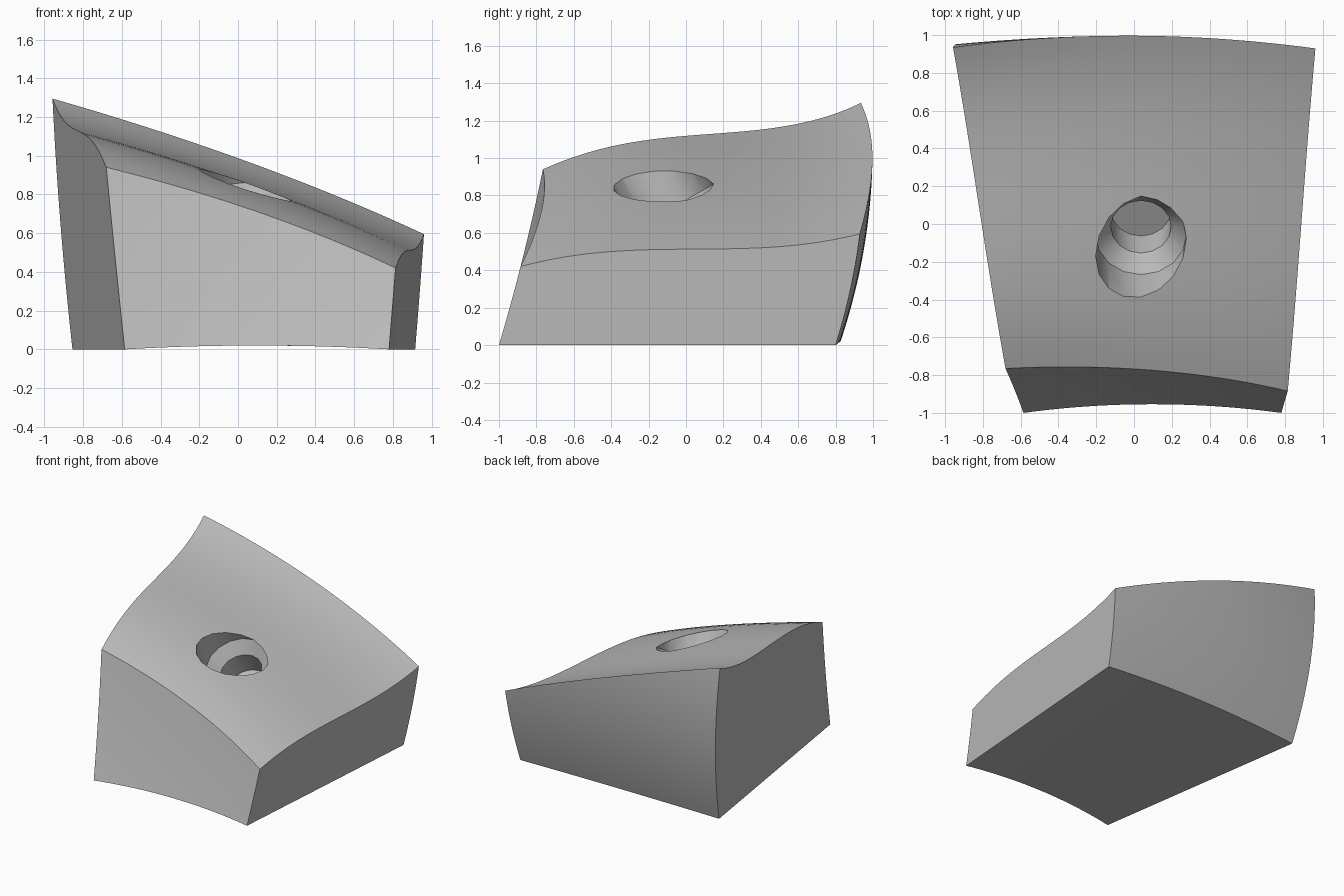
import bpy, bmesh, math
from mathutils import Vector, Matrix

if "Cube" in bpy.data.objects:
    bpy.data.objects.remove(bpy.data.objects["Cube"])

grey = bpy.data.materials.new("mid_grey")
grey.use_nodes = True
grey.diffuse_color = (0.5, 0.5, 0.5, 1)
grey.node_tree.nodes["Principled BSDF"].inputs["Base Color"].default_value = (0.5, 0.5, 0.5, 1)


def make_object(name, bm):
    bmesh.ops.recalc_face_normals(bm, faces=bm.faces)
    mesh = bpy.data.meshes.new(name)
    bm.to_mesh(mesh)
    bm.free()
    obj = bpy.data.objects.new(name, mesh)
    bpy.context.collection.objects.link(obj)
    mesh.materials.append(grey)
    return obj


def lerp(a, b, t):
    return a + (b - a) * t


def bezier(a, b, c, d, t):
    k = 1 - t
    return a * k**3 + 3 * b * k * k * t + 3 * c * k * t * t + d * t**3


# Maps unit block coordinates to the wedge: sloped wave top, concave front, domed back
def wedge_point(s, v, w):
    crown = 1 - (2 * s - 1) ** 2
    top = lerp(bezier(0.94, 1.225, 1.036, 1.295, v),
               bezier(0.42, 0.595, 0.435, 0.595, v), s) + 0.035 * crown
    z = lerp(0.02 * crown, top, w)
    front = -1 + 0.295 * z - 0.048 * z * z + 0.04 * crown
    back = 0.80 + 0.314 * z - 0.162 * z * z + (0.02 + 0.025 * z) * crown
    y = lerp(front, back, v)
    x = lerp(-0.585 - 0.15 * (y + 1) - 0.064 * z,
             0.78 + 0.075 * (y + 1) + 0.06 * z, s)
    return Vector((x, y, z))


# Main block
bm = bmesh.new()
bmesh.ops.create_cube(bm, size=1)
bmesh.ops.subdivide_edges(bm, edges=bm.edges[:], cuts=23, use_grid_fill=True)
for vert in bm.verts:
    vert.co = wedge_point(*(c + 0.5 for c in vert.co))
block = make_object("wedge_block", bm)

# Tilted countersunk blind hole: (radius, depth along its axis)
bm = bmesh.new()
sides = 16
place = Matrix.Translation((0.037, -0.12, 0.845)) @ Matrix.Rotation(math.radians(30), 4, "X")
rings = []
for radius, depth in [(0.24, -0.5), (0.24, 0.12), (0.16, 0.21), (0.16, 0.39)]:
    angles = [2 * math.pi * i / sides for i in range(sides)]
    rings.append([bm.verts.new(place @ Vector((radius * math.cos(a), radius * math.sin(a), -depth)))
                  for a in angles])
for lower, upper in zip(rings, rings[1:]):
    for i in range(sides):
        j = (i + 1) % sides
        bm.faces.new((lower[i], lower[j], upper[j], upper[i]))
bm.faces.new(rings[0])
bm.faces.new(rings[-1])
cutter = make_object("hole_cutter", bm)
cutter.hide_render = True

# Cut the hole and shade the block
cut = block.modifiers.new("hole", "BOOLEAN")
cut.operation = "DIFFERENCE"
cut.solver = "EXACT"
cut.object = cutter
bpy.ops.object.select_all(action="DESELECT")
block.select_set(True)
bpy.context.view_layer.objects.active = block
bpy.ops.object.modifier_apply(modifier=cut.name)
bpy.data.objects.remove(cutter)
bpy.ops.object.shade_smooth_by_angle(angle=math.radians(30))
